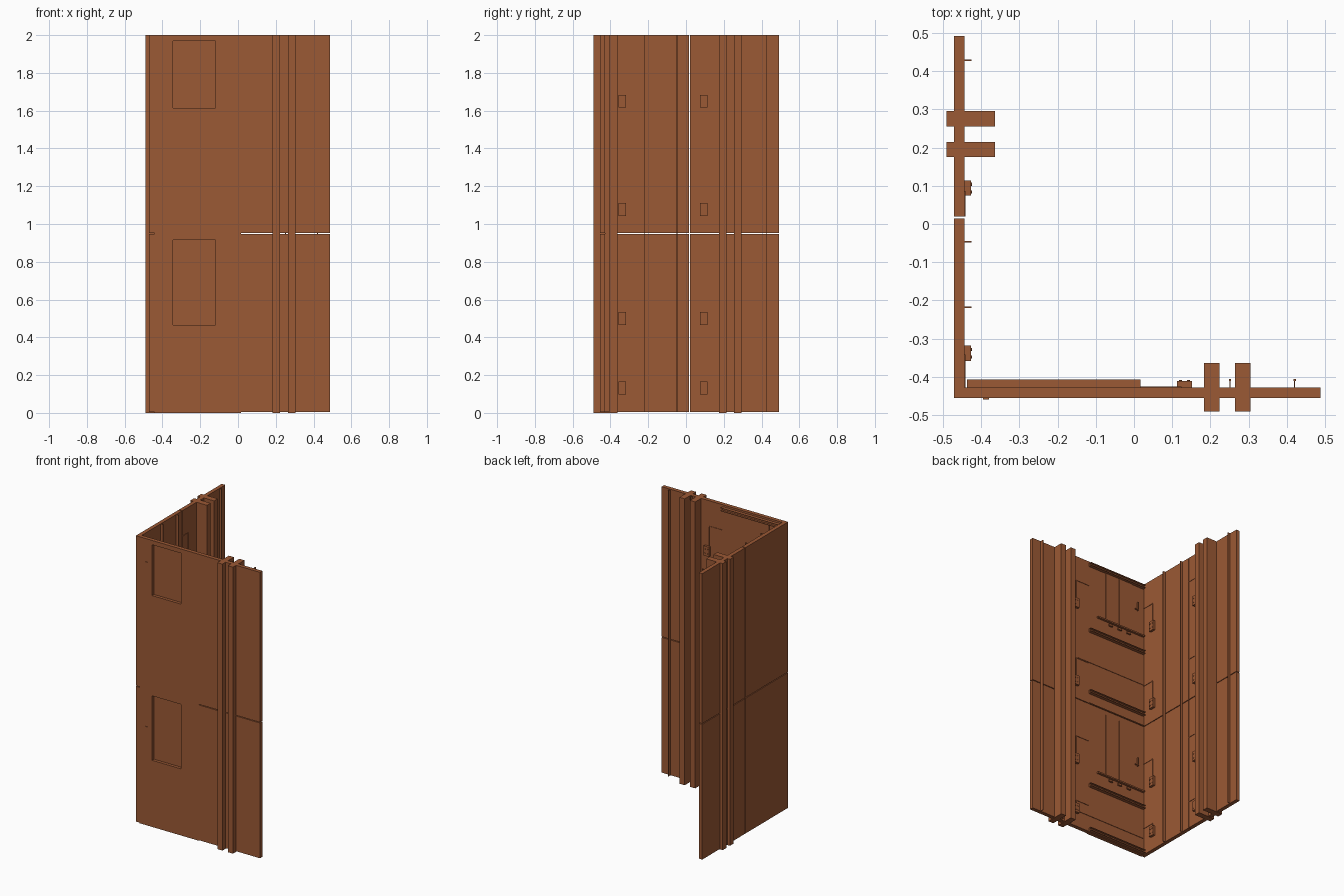
import bpy, bmesh, math
from mathutils import Matrix, Vector

if "Cube" in bpy.data.objects:
    bpy.data.objects.remove(bpy.data.objects["Cube"])

mat = bpy.data.materials.new("brown_paint")
mat.diffuse_color = (0.33, 0.10, 0.035, 1)
mat.use_nodes = True
mat.node_tree.nodes["Principled BSDF"].inputs["Base Color"].default_value = mat.diffuse_color


def make(name, bm):
    me = bpy.data.meshes.new(name)
    bm.to_mesh(me)
    bm.free()
    me.materials.append(mat)
    ob = bpy.data.objects.new(name, me)
    bpy.context.collection.objects.link(ob)
    return ob


def add_box(bm, x, y, z):
    size = [b - a for a, b in (x, y, z)]
    mid = [(a + b) / 2 for a, b in (x, y, z)]
    bmesh.ops.create_cube(bm, size=1, matrix=Matrix.Translation(mid) @ Matrix.Diagonal((*size, 1)))


def boxes(name, parts):
    bm = bmesh.new()
    for p in parts:
        add_box(bm, *p)
    return make(name, bm)


# Wall planes: outer and inner faces of both wings
FO, FI = -0.455, -0.428
LO, LI = -0.470, -0.443
FLOORS = ((0.004, 0.948), (0.953, 2.0))
HINGE_Z = (0.132, 0.50, 1.077, 1.65)
WINDOWS = ((0.465, 0.915), (1.615, 1.97))

# Door wing with two recessed windows
door = boxes("door_panel", [((LI, 0.017), (FO, FI), (0, 2))])
cutter = boxes("window_cutter", [((-0.345, -0.12), (-0.48, -0.434), w) for w in WINDOWS])
cutter.hide_render = True
cutter.display_type = 'WIRE'
mod = door.modifiers.new("windows", 'BOOLEAN')
mod.object = cutter
mod.solver = 'EXACT'

# Fixed wall panels, split by a seam between storeys
for i, z in enumerate(FLOORS):
    boxes(f"front_wall_{i}", [((0.017, 0.488), (FO, FI), z)])
    boxes(f"left_wall_near_{i}", [((LO, LI), (FO, 0.015), z)])
    boxes(f"left_wall_far_{i}", [((LO, LI), (0.020, 0.492), z)])

# Paired posts that clamp each wing
for i, a in enumerate((0.183, 0.264)):
    boxes(f"front_post_{i}", [((a, a + 0.04), (-0.49, -0.363), (0, 2))])
for i, a in enumerate((0.175, 0.255)):
    boxes(f"left_post_{i}", [((-0.49, -0.363), (a, a + 0.04), (0, 2))])

# Thin vertical stiffener fins with a small beaded edge
for i, x in enumerate((0.251, 0.420)):
    boxes(f"front_fin_{i}", [((x - 0.0015, x + 0.0015), (FI, -0.407), (0.004, 2)),
                             ((x - 0.003, x + 0.003), (-0.411, -0.405), (0.004, 2))])
for i, y in enumerate((-0.218, -0.047, 0.428)):
    boxes(f"left_fin_{i}", [((LI, -0.425), (y - 0.002, y + 0.002), (0.004, 2))])


# Hinge blocks with four bolt heads; placed facing +x or +y
def hinge(name, z, along, on_left):
    bm = bmesh.new()
    add_box(bm, (-0.02, 0.02), (0, 0.017), (-0.034, 0.034))
    for sx in (-1, 1):
        for sz in (-1, 1):
            m = Matrix.Translation((sx * 0.01, 0.0175, sz * 0.015)) @ Matrix.Rotation(math.pi / 2, 4, 'X')
            bmesh.ops.create_cone(bm, cap_ends=True, segments=8, radius1=0.004,
                                  radius2=0.004, depth=0.004, matrix=m)
    if on_left:
        m = Matrix.Translation((LI, along, z)) @ Matrix.Rotation(-math.pi / 2, 4, 'Z')
    else:
        m = Matrix.Translation((along, FI, z))
    bm.transform(m)
    make(name, bm)


for i, z in enumerate(HINGE_Z):
    hinge(f"left_hinge_inner_{i}", z, -0.338, True)
    hinge(f"left_hinge_outer_{i}", z, 0.094, True)
    hinge(f"front_hinge_{i}", z, 0.132, False)

# Thin conduits leading from the seams to the hinge blocks
T = 0.003
for i, z in enumerate(HINGE_Z):
    h = z + (0.063 if i == 0 else 0.172)
    for n, edge, y in (("inner", FI, -0.343), ("outer", 0.020, 0.084)):
        boxes(f"left_conduit_{n}_{i}", [((LI, LI + T), (y - 0.002, y + 0.002), (z, h)),
                                        ((LI, LI + T), (edge, y), (h - 0.002, h + 0.002))])
    boxes(f"front_conduit_{i}", [((0.120, 0.124), (FI, FI + T), (z, h)),
                                 ((0.017, 0.124), (FI, FI + T), (h - 0.002, h + 0.002))])

# Horizontal channel rails across the door interior
for i, z in enumerate((0.016, 0.345, 1.035, 1.49, 1.975)):
    boxes(f"door_rail_{i}", [((-0.437, 0.017), (FI, -0.42), (z - 0.012, z + 0.012)),
                             ((-0.437, 0.017), (-0.42, -0.406), (z - 0.012, z - 0.008)),
                             ((-0.437, 0.017), (-0.42, -0.406), (z + 0.008, z + 0.012))])

# Thin seams and window shelf on the door interior
for i, z in enumerate((0.12, 1.255)):
    boxes(f"door_trim_{i}", [((-0.437, 0.11), (FI, FI + T), (z - 0.002, z + 0.002))])
boxes("storey_trim", [((-0.437, 0.017), (FI, -0.42), (0.948, 0.954))])

# Window interior: shutters, sill rail, latch parts, and pull handles on both faces
for i, (a, b) in enumerate(WINDOWS):
    boxes(f"window_shutters_{i}", [((-0.345, -0.235), (FI, -0.424), (a, b)),
                                   ((-0.231, -0.12), (FI, -0.424), (a, b))])
    boxes(f"window_sill_{i}", [((-0.437, -0.05), (FI, -0.412), (a - 0.008, a + 0.002))])
    boxes(f"window_latch_{i}", [((x - 0.015, x + 0.015), (FI, -0.416), (a - 0.032, a - 0.018))
                                for x in (-0.31, -0.235, -0.16)])
    hz = a + 0.2
    boxes(f"outer_handle_{i}", [((-0.395, -0.379), (-0.459, FO), (hz - 0.025, hz + 0.025))])
    boxes(f"inner_handle_{i}", [((-0.389, -0.384), (FI, -0.416), (hz - 0.03, hz + 0.03)),
                                ((-0.389, -0.36), (-0.421, -0.416), (hz - 0.03, hz - 0.024))])
